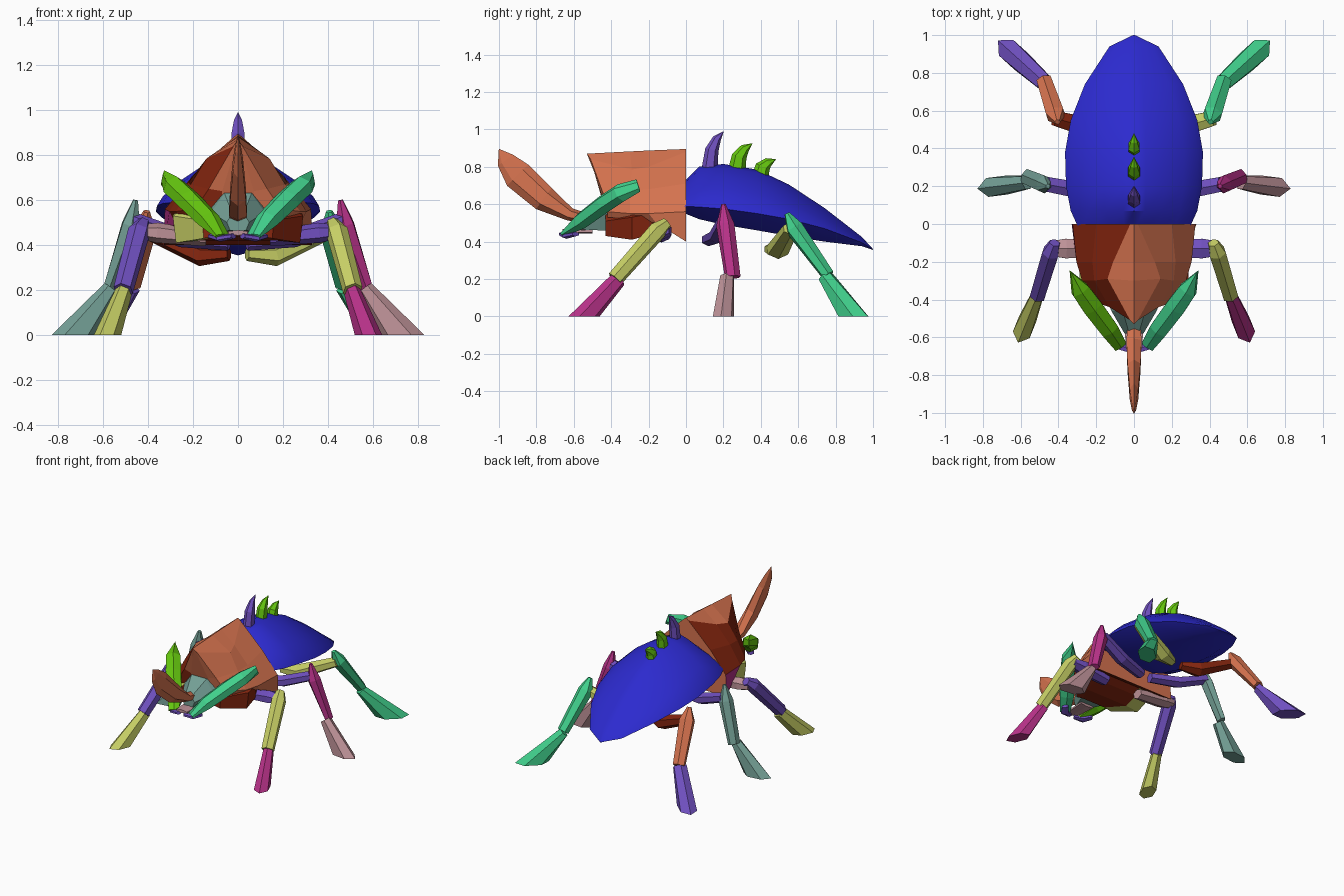
import bpy, bmesh, math
from mathutils import Vector

cube = bpy.data.objects.get("Cube")
if cube:
    bpy.data.objects.remove(cube, do_unlink=True)


def material(name, hexcode):
    srgb = [int(hexcode[i:i + 2], 16) / 255 for i in (0, 2, 4)]
    col = [c / 12.92 if c < 0.04 else ((c + 0.055) / 1.055) ** 2.4 for c in srgb] + [1]
    m = bpy.data.materials.new(name)
    m.use_nodes = True
    m.diffuse_color = col
    m.node_tree.nodes["Principled BSDF"].inputs["Base Color"].default_value = col
    return m


blue = material("blue", "2C2ACF")
orange = material("orange", "D6734F")
dark_red = material("dark red", "87260F")
grey_teal = material("grey teal", "74A096")
green = material("green", "41D08C")
lime = material("lime", "66C80F")
magenta = material("magenta", "B83289")
pink = material("pink", "BE9298")
yellow = material("yellow", "C8D066")
purple = material("purple", "7050C0")


def loft(name, rings, mats, rule=None):
    """Skin closed rings of equal length, cap the ends, colour faces by rule."""
    bm = bmesh.new()
    vs = [[bm.verts.new(p) for p in r] for r in rings]
    n = len(vs[0])
    for a, b in zip(vs, vs[1:]):
        for i in range(n):
            j = (i + 1) % n
            bm.faces.new((a[i], a[j], b[j], b[i]))
    bm.faces.new(vs[0])
    bm.faces.new(vs[-1])
    bmesh.ops.remove_doubles(bm, verts=bm.verts, dist=0.001)
    bmesh.ops.recalc_face_normals(bm, faces=bm.faces)
    if rule:
        for f in bm.faces:
            f.material_index = rule(f.calc_center_median())
    me = bpy.data.meshes.new(name)
    bm.to_mesh(me)
    bm.free()
    for m in mats:
        me.materials.append(m)
    ob = bpy.data.objects.new(name, me)
    bpy.context.collection.objects.link(ob)
    return ob


def mirrored(half):
    """Close a half section, listed from top centre outward and down."""
    return half + [(-x, y, z) for x, y, z in reversed(half) if abs(x) > 1e-4]


def limb(name, stations, mat, side=1, flat_end=False):
    """Tapered six-sided limb through (x, y, z, half width, half depth) stations."""
    pts = [Vector((s[0] * side, s[1], s[2])) for s in stations]
    d = pts[-1] - pts[0]
    across = Vector((-d.y, d.x, 0)).normalized()
    rings = []
    for i, (p, s) in enumerate(zip(pts, stations)):
        t = (pts[min(i + 1, len(pts) - 1)] - pts[max(i - 1, 0)]).normalized()
        if flat_end and i == len(pts) - 1:
            t = Vector((0, 0, -1))
        up = t.cross(across).normalized()
        rings.append([p + across * s[3] * math.cos(a) + up * s[4] * math.sin(a)
                      for a in (math.pi / 3 * (k + .5) for k in range(6))])
    return loft(name, rings, [mat])


# Abdomen: roof-like dome with a shallow keel underneath
shell = []
for y, w, top, rim, low in [(-.03, .29, .70, .59, .56), (.07, .335, .80, .585, .52),
                            (.2, .36, .815, .575, .49), (.38, .365, .785, .55, .46),
                            (.55, .335, .705, .52, .43), (.74, .26, .58, .47, .40),
                            (.94, .13, .425, .395, .375), (1, .005, .36, .358, .355)]:
    arc = [(w * math.sin(a) ** 1.5, y, rim + (top - rim) * abs(math.cos(a)) ** 1.5)
           for a in (math.pi / 10 * k for k in range(6))]
    shell.append(mirrored(arc + [(w * .55, y, low)]))
abdomen = loft("abdomen", shell, [blue])
bpy.context.view_layer.objects.active = abdomen
abdomen.select_set(True)
bpy.ops.object.shade_smooth_by_angle(angle=math.radians(35))
abdomen.select_set(False)

# Thorax shield: ridged, peaked at the front, coloured differently per side
shield = [
    [(0, 0, .895), (.02, 0, .88), (.2, 0, .71), (.325, 0, .56), (.33, 0, .40)],
    [(0, -.2, .887), (.11, -.2, .80), (.22, -.2, .68), (.305, -.2, .55), (.28, -.16, .50)],
    [(0, -.3, .882), (.14, -.29, .785), (.21, -.3, .67), (.275, -.3, .55), (.25, -.3, .52)],
    [(0, -.53, .87), (.02, -.51, .84), (.13, -.44, .65), (.19, -.42, .56), (.18, -.42, .53)],
    [(0, -.515, .84), (.03, -.49, .77), (.07, -.45, .64), (.08, -.43, .56), (.07, -.42, .53)],
]


def shield_colour(c):
    if abs(c.x) < .2 and c.z < .52:
        return 1
    if c.x > -.005:
        return 0
    if c.z < .53 and c.y > -.15:
        return 2
    return 0 if c.x > -.085 and c.z > .6 else 1


loft("thorax_shield", [mirrored(r) for r in shield], [orange, dark_red, magenta], shield_colour)

# Lower thorax block
lower = [[(w * .7, y, top), (w, y, top - .05), (w * .95, y, low), (w * .6, y, low + .01)]
         for y, w, top, low in [(-.1, .24, .58, .48), (-.18, .28, .6, .44),
                                (-.29, .29, .58, .41), (-.43, .16, .56, .43)]]
loft("lower_thorax", [mirrored(r) for r in lower], [dark_red, yellow],
     lambda c: 1 if c.x < -.005 else 0)

# Head and mouth
head = [[(w * .5, y, top), (w, y, (top + low) / 2), (w * .7, y, low)]
        for y, w, top, low in [(-.38, .15, .64, .46), (-.46, .12, .63, .46),
                               (-.58, .05, .54, .465)]]
loft("head", [mirrored(r) for r in head], [grey_teal])
limb("mouth", [(0, -.5, .455, .06, .012), (0, -.66, .455, .05, .012)], pink)

# Horn
limb("horn", [(0, -.48, .515, .035, .02), (0, -.62, .545, .046, .035),
              (0, -.76, .63, .04, .07), (0, -.9, .755, .026, .08),
              (0, -.965, .835, .013, .05), (0, -1, .895, .001, .001)], orange)


# Back spikes
def spike(name, y, z, length, height, mat):
    limb(name, [(0, y, z - .03, .036, length * .48),
                (0, y + length * .15, z + height * .45, .034, length * .4),
                (0, y + length * .45, z + height * .78, .02, length * .26),
                (0, y + length * .85, z + height, .001, .001)], mat)


spike("front_spike", .125, .81, .09, .18, purple)
spike("middle_spike", .27, .80, .1, .125, lime)
spike("rear_spike", .395, .765, .1, .075, lime)

# Paired parts: mandibles, palps and three legs per side
legs = {
    "front": [
        [(.14, -.13, .43, .045, .035), (.36, -.13, .455, .06, .045), (.44, -.13, .46, .045, .03)],
        [(.42, -.1, .50, .03, .03), (.44, -.15, .46, .05, .05), (.51, -.38, .2, .045, .045)],
        [(.505, -.36, .2, .035, .045), (.58, -.545, 0, .055, .09)]],
    "middle": [
        [(.04, .12, .41, .04, .035), (.25, .17, .43, .05, .04), (.46, .21, .51, .045, .035)],
        [(.455, .2, .60, .012, .012), (.475, .21, .49, .05, .045), (.57, .25, .21, .045, .03)],
        [(.565, .22, .21, .04, .035), (.725, .2, 0, .058, .105)]],
    "rear": [
        [(.04, .45, .36, .035, .03), (.16, .49, .355, .065, .05), (.42, .56, .47, .045, .035)],
        [(.405, .54, .55, .015, .015), (.415, .58, .47, .055, .05), (.475, .76, .22, .045, .035)],
        [(.475, .75, .21, .05, .035), (.635, .895, 0, .065, .115)]],
}
colours = {
    ("front", 1): (purple, yellow, magenta), ("front", -1): (pink, purple, yellow),
    ("middle", 1): (purple, magenta, pink), ("middle", -1): (purple, grey_teal, grey_teal),
    ("rear", 1): (yellow, green, green), ("rear", -1): (dark_red, orange, purple),
}
for side, word in ((1, "left"), (-1, "right")):
    limb(word + "_mandible", [(.07, -.65, .44, .04, .012), (.13, -.56, .51, .055, .045),
                              (.22, -.44, .6, .06, .05), (.285, -.35, .66, .055, .05),
                              (.335, -.255, .7, .003, .035)],
         green if side > 0 else lime, side)
    limb(word + "_palp", [(.12, -.59, .44, .025, .012), (.08, -.64, .43, .03, .015),
                          (.02, -.665, .44, .02, .012)], purple, side)
    for leg, parts in legs.items():
        for part, stations, mat in zip(("thigh", "shin", "foot"), parts, colours[leg, side]):
            limb(f"{word}_{leg}_{part}", stations, mat, side, flat_end=part == "foot")
